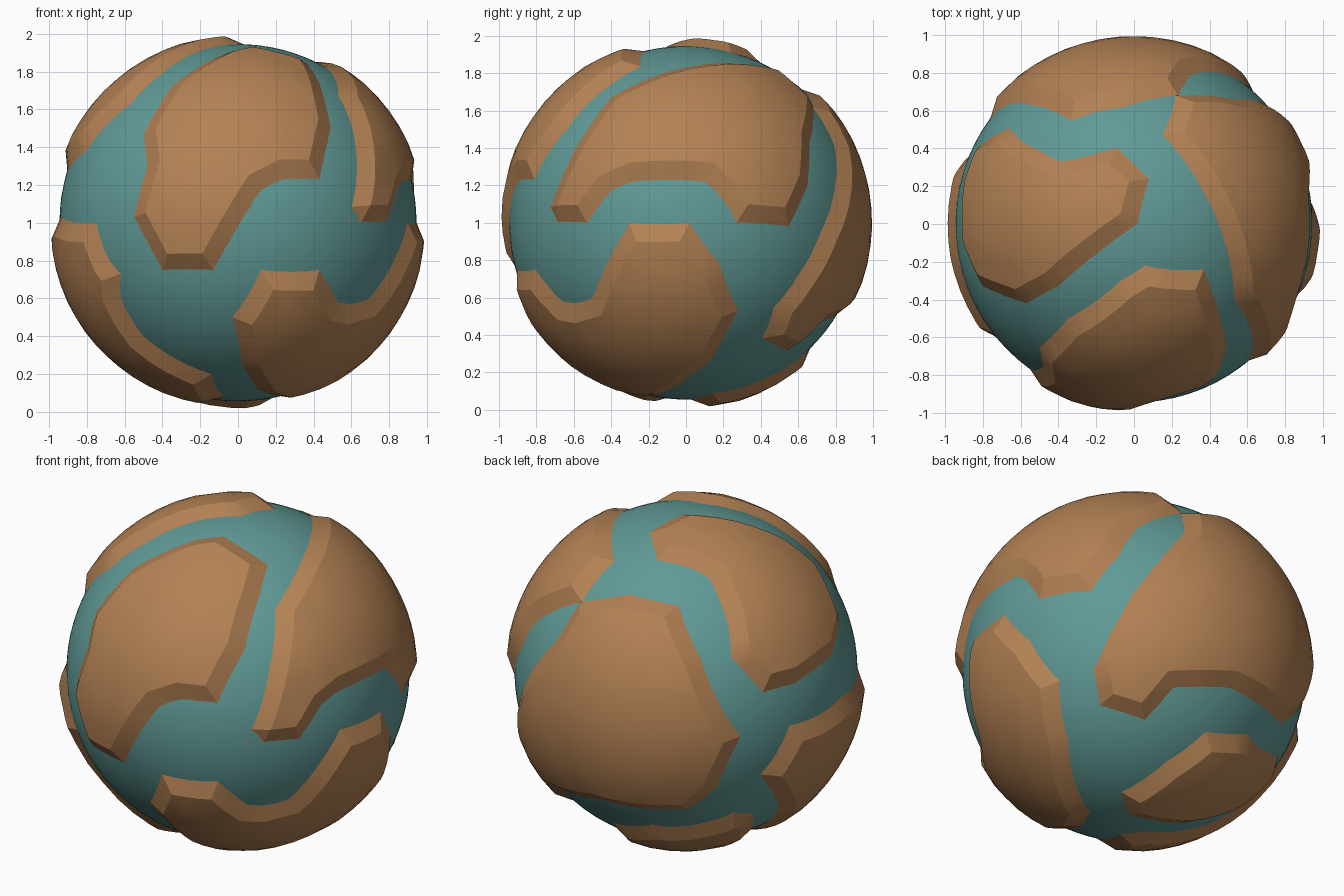
import bpy, bmesh
from math import sin, cos, radians, sqrt, acos, ceil
from mathutils import Vector
from mathutils.geometry import delaunay_2d_cdt, intersect_point_line

if "Cube" in bpy.data.objects:
    bpy.data.objects.remove(bpy.data.objects["Cube"])

SEA, LAND = 0.945, 0.995
SHORE = 0.1            # width of the sloping shore
STEP = 0.11            # spacing of land points
CENTRE = Vector((0, 0, 1))

# Directions from which the coastlines are laid out: azimuth from the front, elevation
FRONT, RIGHT, TOP, BOTTOM = (0, 0), (90, 0), (0, 90), (0, -90)
BACK_LEFT, BACK_RIGHT = (215, 25), (140, -30)

# Coastlines in hundredths, each stretch laid out from one direction
front_land = [
    (FRONT, [(-50, 47), (-48, 30), (-55, 3), (-40, -25), (-13, -25), (0, -2),
             (12, 17), (24, 23), (43, 23), (49, 50)]),
    (TOP, [(43, -40), (37, -24), (6, -22), (-7, -30), (-35, -50)])]
upper_right_land = [
    (BACK_LEFT, [(-16, 61), (1, 57), (13, 51), (23, 26), (25, 7), (42, -12),
                 (60, -7), (80, 8)]),
    (FRONT, [(-80, 38)]),
    (TOP, [(-57, -42), (-40, -33), (-20, -16), (2, 0), (8, 24)])]
upper_left_land = [
    (RIGHT, [(-75, 0), (-53, 0), (-40, 17), (-28, 22), (10, 22), (20, 12),
             (27, 0), (55, -2), (65, 20)]),
    (TOP, [(53, 66), (40, 68), (22, 68), (15, 47), (35, 20), (48, -10),
           (53, -40), (62, -58)])]
lower_left_land = [
    (FRONT, [(-3, -50), (12, -25), (43, -25), (53, -42)]),
    (RIGHT, [(-60, -43), (-50, -40), (-40, -17), (-30, 0), (2, 0), (18, -22),
             (28, -47)]),
    (BACK_RIGHT, [(-36, -39), (-24, -78)]),
    (FRONT, [(10, -88), (2, -75)])]
lower_right_land = [
    (FRONT, [(-93, 3), (-75, 0), (-68, -20), (-62, -27), (-62, -40), (-50, -60),
             (-14, -80), (-7, -92)]),
    (BOTTOM, [(-14, 8), (-35, 2), (-58, -5)]),
    (BACK_LEFT, [(51, -75), (41, -57), (57, -30)])]
bottom_land = [
    (BOTTOM, [(21, -14), (6, -2), (-27, -8), (-58, -18), (-69, -34), (-65, -46),
              (-34, -63), (-25, -68), (3, -65), (14, -44)])]
back_land = [
    (BACK_LEFT, [(-58, 38), (-31, 42), (-4, 36), (8, 7), (30, -36), (17, -64),
                 (2, -76), (-47, -71)]),
    (BACK_RIGHT, [(22, -9), (6, -27), (-19, -19)]),
    (RIGHT, [(47, -45), (60, -28), (72, -5), (80, 22), (79, 42)])]


def material(name, colour):
    mat = bpy.data.materials.new(name)
    mat.use_nodes = True
    mat.diffuse_color = colour
    shader = next(n for n in mat.node_tree.nodes if n.type == 'BSDF_PRINCIPLED')
    shader.inputs["Base Color"].default_value = colour
    return mat


def finish(bm, name, mat):
    """Turn a bmesh into a softly shaded object."""
    mesh = bpy.data.meshes.new(name)
    bm.to_mesh(mesh)
    bm.free()
    obj = bpy.data.objects.new(name, mesh)
    bpy.context.collection.objects.link(obj)
    obj.location = CENTRE
    mesh.materials.append(mat)
    bpy.ops.object.select_all(action='DESELECT')
    obj.select_set(True)
    bpy.context.view_layer.objects.active = obj
    bpy.ops.object.shade_smooth_by_angle(angle=radians(22))


def direction(view, point):
    """Unit vector of a point on the globe as laid out from a direction."""
    az, el = map(radians, view)
    u, v = point[0] / 100, point[1] / 100
    depth = sqrt(max(0, SEA * SEA - u * u - v * v))
    right = Vector((cos(az), sin(az), 0))
    toward = Vector((sin(az) * cos(el), -cos(az) * cos(el), sin(el)))
    return (right * u + toward.cross(right) * v + toward * depth).normalized()


def edges_of(loop):
    return list(zip(loop, loop[1:] + loop[:1]))


def distance(p, loop):
    """Distance from a flat point to the coast, negative outside it."""
    best, inside = 9, False
    for a, b in edges_of(loop):
        q, t = intersect_point_line(p, a, b)
        q = a.lerp(b, min(1, max(0, t)))
        best = min(best, (p - q.to_2d()).length)
        if (a.y > p.y) != (b.y > p.y):
            if p.x < a.x + (b.x - a.x) * (p.y - a.y) / (b.y - a.y):
                inside = not inside
    return best if inside else -best


def build_land(name, stretches, mat):
    dirs = [direction(view, p) for view, points in stretches for p in points]
    mid = sum(dirs, Vector()).normalized()
    ax = mid.orthogonal().normalized()
    ay = mid.cross(ax)

    # Flatten the coast around the middle of the land
    flat = []
    for d in dirs:
        side = Vector((d.dot(ax), d.dot(ay))).normalized()
        flat.append(side * acos(max(-1, min(1, d.dot(mid)))))
    loop = []
    for a, b in edges_of(flat):
        n = max(1, round((b - a).length / STEP))
        loop += [a.lerp(b, i / n) for i in range(n)]

    # Top of the shore, set in from the coast
    turn = 1 if sum(a.cross(b) for a, b in edges_of(loop)) > 0 else -1
    inner = []
    for i, p in enumerate(loop):
        before = (p - loop[i - 1]).normalized()
        after = (loop[(i + 1) % len(loop)] - p).normalized()
        along = (before + after).normalized()
        normal = Vector((-along.y, along.x)) * turn
        reach = SHORE / max(0.6, along.dot(before))
        q = p + normal * reach
        if distance(q, loop) > SHORE * 0.8:
            inner.append(q)

    # Even points over the plateau
    count = ceil(1.4 / STEP)
    for row in range(-count, count + 1):
        for col in range(-count, count + 1):
            q = Vector((col + row % 2 / 2, row * 0.87)) * STEP
            if distance(q, loop) > SHORE * 1.6:
                inner.append(q)

    points, _, faces, *_ = delaunay_2d_cdt(
        loop + inner, [], [list(range(len(loop)))], 1, 0.0001)

    # Wrap back on to the globe, raising the land behind the shore
    bm = bmesh.new()
    verts = []
    for p in points:
        d = max(0, distance(p, loop))
        rise = min(1, d / SHORE) * 0.9 + min(1, max(0, d / SHORE - 1)) * 0.1
        side = p.normalized()
        way = mid * cos(p.length) + (ax * side.x + ay * side.y) * sin(p.length)
        verts.append(bm.verts.new(way * (SEA + (LAND - SEA) * rise)))
    for f in faces:
        face = bm.faces.new([verts[i] for i in f])
        face.normal_update()
        if face.normal.dot(face.calc_center_median()) < 0:
            face.normal_flip()
    finish(bm, name, mat)


earth = material("earth_brown", (0.456, 0.223, 0.089, 1))
water = material("sea_teal", (0.117, 0.323, 0.305, 1))

# Sea
bm = bmesh.new()
bmesh.ops.create_icosphere(bm, subdivisions=5, radius=SEA)
finish(bm, "sea", water)

# Lands
for name, coast in (("front_land", front_land),
                    ("upper_right_land", upper_right_land),
                    ("upper_left_land", upper_left_land),
                    ("lower_left_land", lower_left_land),
                    ("lower_right_land", lower_right_land),
                    ("bottom_land", bottom_land),
                    ("back_land", back_land)):
    build_land(name, coast, earth)
